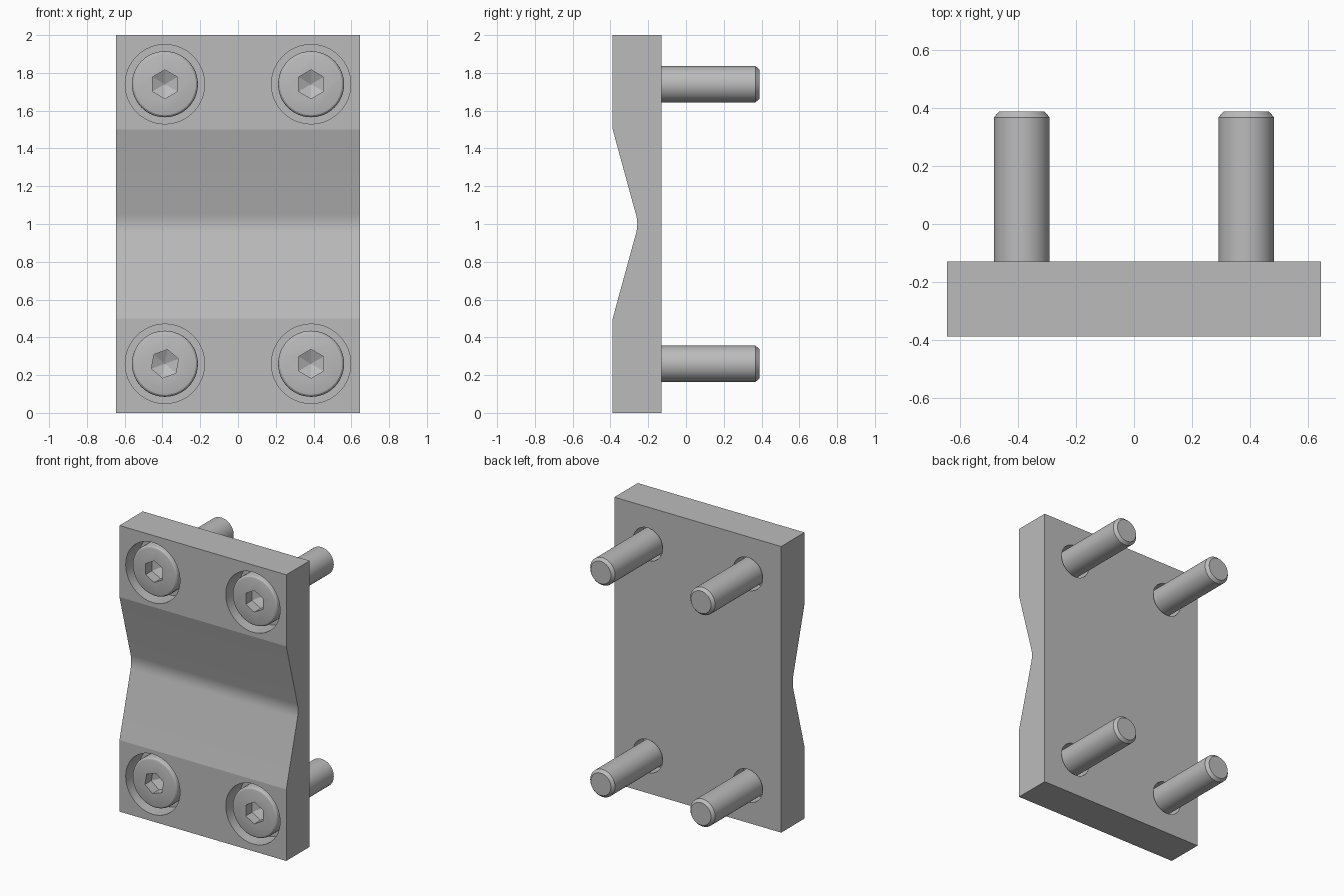
import bpy, bmesh, math
from mathutils import Matrix

cube = bpy.data.objects.get("Cube")
if cube:
    bpy.data.objects.remove(cube, do_unlink=True)

steel = bpy.data.materials.new("grey_steel")
steel.use_nodes = True
GREY = (0.5, 0.5, 0.5, 1)
steel.diffuse_color = GREY
steel.node_tree.nodes["Principled BSDF"].inputs["Base Color"].default_value = GREY

FRONT, BACK, END = -0.388, -0.13, 0.388
HALF_W, BOLT_X, BOLT_Z = 0.645, 0.387, (0.26, 1.74)


def make_object(name, bm):
    bmesh.ops.recalc_face_normals(bm, faces=bm.faces)
    mesh = bpy.data.meshes.new(name)
    bm.to_mesh(mesh)
    bm.free()
    mesh.materials.append(steel)
    obj = bpy.data.objects.new(name, mesh)
    bpy.context.collection.objects.link(obj)
    return obj


def lathe(name, profile, x, z, segments=48, turn=0.0):
    """Closed solid turned around the y axis from (radius, y) points."""
    bm = bmesh.new()
    rings = []
    for r, y in profile:
        if r == 0:
            rings.append([bm.verts.new((x, y, z))])
            continue
        angles = [turn + math.tau * i / segments for i in range(segments)]
        rings.append([bm.verts.new((x + r * math.sin(a), y, z + r * math.cos(a)))
                      for a in angles])
    for a, b in zip(rings, rings[1:]):
        for i in range(segments):
            j = (i + 1) % segments
            quad = [a[i % len(a)], a[j % len(a)], b[j % len(b)], b[i % len(b)]]
            bm.faces.new(list(dict.fromkeys(quad)))
    for ring in (rings[0], rings[-1]):
        if len(ring) > 1:
            bm.faces.new(ring)
    return make_object(name, bm)


def cut(target, cutter):
    cutter.hide_render = True
    mod = target.modifiers.new("cut", "BOOLEAN")
    mod.operation, mod.solver, mod.object = "DIFFERENCE", "EXACT", cutter
    activate(target)
    bpy.ops.object.modifier_apply(modifier=mod.name)
    bpy.data.objects.remove(cutter, do_unlink=True)


def activate(obj):
    bpy.ops.object.select_all(action="DESELECT")
    obj.select_set(True)
    bpy.context.view_layer.objects.active = obj


def smooth(obj):
    activate(obj)
    bpy.ops.object.shade_smooth_by_angle(angle=math.radians(25))


# Plate: side outline with a shallow V groove whose bottom is rounded
slope, blend = 0.2737, 0.05
groove = []
for i in range(9):
    t = -blend + 2 * blend * i / 8
    groove.append((-0.258 - slope * t * t / (2 * blend), 1 + t))
outline = [(BACK, 0), (FRONT, 0), (FRONT, 0.5), *groove,
           (FRONT, 1.5), (FRONT, 2), (BACK, 2)]
bm = bmesh.new()
side = bm.faces.new([bm.verts.new((-HALF_W, y, z)) for y, z in outline])
moved = bmesh.ops.extrude_face_region(bm, geom=[side])["geom"]
bmesh.ops.translate(bm, vec=(2 * HALF_W, 0, 0),
                    verts=[v for v in moved if isinstance(v, bmesh.types.BMVert)])
plate = make_object("clamp_plate", bm)

# Counterbored holes and socket head bolts
SEAT, HEAD = FRONT + 0.15, FRONT + 0.015
for row, z in zip(("lower", "upper"), BOLT_Z):
    for side_name, x in (("right", -BOLT_X), ("left", BOLT_X)):
        hole = lathe("hole_cutter", [(0.21, FRONT - 0.1), (0.21, SEAT),
                                     (0.115, SEAT), (0.115, BACK + 0.1)], x, z, 64)
        cut(plate, hole)

        bolt = lathe(f"{row}_{side_name}_bolt", [
            (0.155, HEAD), (0.165, HEAD + 0.003), (0.172, HEAD + 0.010),
            (0.175, HEAD + 0.020), (0.175, SEAT), (0.096, SEAT),
            (0.096, END - 0.02), (0.078, END)], x, z)
        # Hexagon socket with a conical bottom
        turn = math.radians(10) if (row, side_name) == ("lower", "right") else 0
        socket = lathe("socket_cutter", [(0.076, HEAD - 0.05), (0.076, HEAD + 0.07),
                                         (0, HEAD + 0.105)], x, z, 6, turn)
        cut(bolt, socket)
        smooth(bolt)

smooth(plate)
# Keep the shallow bends of the plate crisp by marking only long cross edges
bm = bmesh.new()
bm.from_mesh(plate.data)
for e in bm.edges:
    if all(abs(v.co.y - FRONT) < 1e-4 for v in e.verts):
        e.smooth = False
bm.to_mesh(plate.data)
bm.free()
